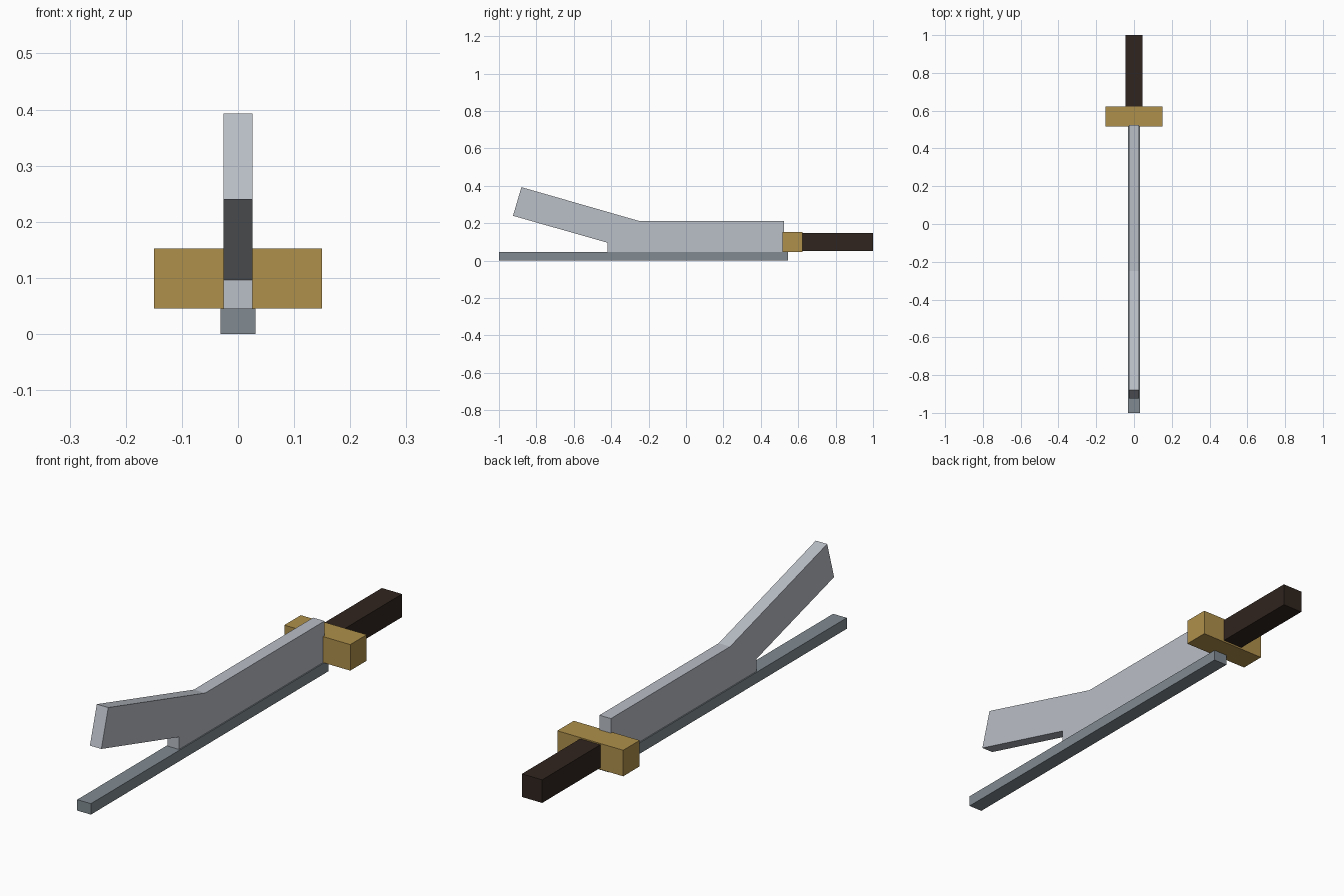
import bpy, bmesh

if "Cube" in bpy.data.objects:
    bpy.data.objects.remove(bpy.data.objects["Cube"])


def material(name, rgb):
    m = bpy.data.materials.new(name)
    m.diffuse_color = (*rgb, 1)
    m.use_nodes = True
    m.node_tree.nodes["Principled BSDF"].inputs["Base Color"].default_value = m.diffuse_color
    return m


def extrude_profile(name, half_width, profile, mat):
    """Extrude a (y, z) outline symmetrically across x = 0."""
    bm = bmesh.new()
    face = bm.faces.new([bm.verts.new((-half_width, y, z)) for y, z in profile])
    ext = bmesh.ops.extrude_face_region(bm, geom=[face])["geom"]
    bmesh.ops.translate(bm, vec=(2 * half_width, 0, 0),
                        verts=[v for v in ext if isinstance(v, bmesh.types.BMVert)])
    bmesh.ops.recalc_face_normals(bm, faces=bm.faces[:])
    mesh = bpy.data.meshes.new(name)
    bm.to_mesh(mesh)
    bm.free()
    mesh.materials.append(mat)
    obj = bpy.data.objects.new(name, mesh)
    bpy.context.collection.objects.link(obj)
    return obj


def box(name, half_width, y0, y1, z0, z1, mat):
    return extrude_profile(name, half_width, [(y0, z0), (y1, z0), (y1, z1), (y0, z1)], mat)


steel = material("steel", (0.49, 0.52, 0.57))
dark_steel = material("dark_steel", (0.22, 0.26, 0.29))
brass = material("brass", (0.43, 0.28, 0.07))
leather = material("leather", (0.03, 0.018, 0.013))

# Long straight cutting edge along the ground
box("cutting_edge", 0.031, -1.0, 0.545, 0.0, 0.045, dark_steel)

# Blade body with its raised, angled prong
extrude_profile("blade", 0.026, [
    (0.525, 0.043), (0.525, 0.212), (-0.25, 0.212), (-0.88, 0.393),
    (-0.925, 0.24), (-0.42, 0.096), (-0.42, 0.043)], steel)

# Crossguard and grip
box("crossguard", 0.15, 0.515, 0.622, 0.045, 0.152, brass)
box("grip", 0.046, 0.61, 1.0, 0.052, 0.147, leather)
